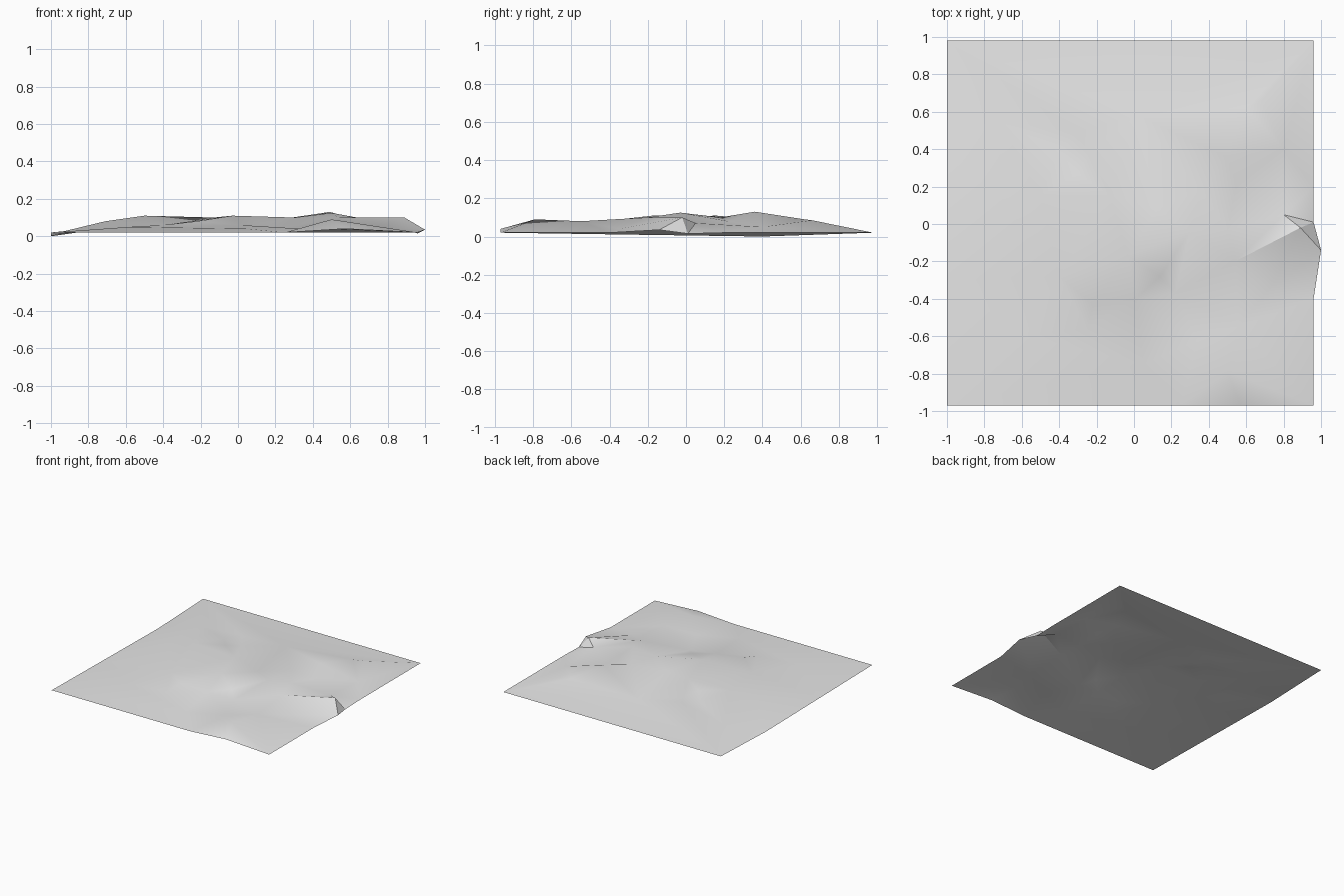
import bpy
import bmesh
import math
from mathutils import Vector
from mathutils.geometry import delaunay_2d_cdt

UNIT = 0.01  # survey points below are written in hundredths

# Remove the default object only
default_object = bpy.data.objects.get("Cube")
if default_object:
    bpy.data.objects.remove(default_object, do_unlink=True)


def make_material(name, colour):
    material = bpy.data.materials.new(name)
    material.use_nodes = True
    material.diffuse_color = colour
    shader = material.node_tree.nodes["Principled BSDF"]
    shader.inputs["Base Color"].default_value = colour
    return material


# Outline of the sheet, anticlockwise, with the pushed-out spur on the left side
outline = [
    (-100, -97, 2), (25, -97, 2), (57, -97, 4), (96, -97, 2),
    (96, -40, 2), (100, -14, 3.5), (96, 1, 1.5), (96, 20, 2),
    (96, 98, 2), (-100, 98, 2), (-100, 40, 0), (-100, -30, 1),
]

# High and low points of the ground, grouped by landform
landforms = {
    "long ridge": [(49, 36, 13), (60, 62, 9), (68, 66, 8.5), (36, 18, 10), (55, 22, 8)],
    "middle hill": [(50, -3, 12.5), (54, -20, 10), (30, -4, 10), (14, -28, 7), (22, -37, 4)],
    "spur": [(89, -2, 10), (80, 5, 7), (72, -35, 4)],
    "front hill": [(50, -79, 9), (56, -55, 8), (34, -62, 4)],
    "centre knoll": [(-3, -17, 11), (-22, -43, 8), (-25, -56, 5), (1, -40, 6), (12, 8, 7)],
    "twin hills": [(-31, 49, 9), (-40, 39, 8), (-24, 38, 7), (-30, 27, 10), (-50, 15, 11),
                   (-13, 15, 10), (-71, 12, 8), (-40, -28, 6)],
    "plains": [(-58, -60, 5), (-72, 55, 4), (2, 58, 6), (5, -75, 4), (80, 40, 5)],
}


def build_sheet(name, border, inner_points, material):
    """Triangulate scattered height points inside a closed border."""
    points = [Vector(p) * UNIT for p in border + inner_points]
    flat_points = [p.xy for p in points]
    result = delaunay_2d_cdt(flat_points, [], [list(range(len(border)))], 1, 1e-5)
    corners, triangles, sources = result[0], result[2], result[3]

    bm = bmesh.new()
    verts = []
    for corner, source in zip(corners, sources):
        verts.append(bm.verts.new((corner.x, corner.y, points[source[0]].z)))
    for triangle in triangles:
        face = bm.faces.new([verts[i] for i in triangle])
        face.normal_update()
        if face.normal.z < 0:
            face.normal_flip()

    mesh = bpy.data.meshes.new(name)
    bm.to_mesh(mesh)
    bm.free()
    mesh.materials.append(material)
    sheet = bpy.data.objects.new(name, mesh)
    bpy.context.collection.objects.link(sheet)
    return sheet


# Open ground surface, softly shaded with only the spur left crisp
ground_grey = make_material("ground_grey", (0.8, 0.8, 0.8, 1.0))
inner = [point for group in landforms.values() for point in group]
terrain = build_sheet("terrain", outline, inner, ground_grey)

bpy.ops.object.select_all(action="DESELECT")
terrain.select_set(True)
bpy.context.view_layer.objects.active = terrain
bpy.ops.object.shade_smooth_by_angle(angle=math.radians(30))
